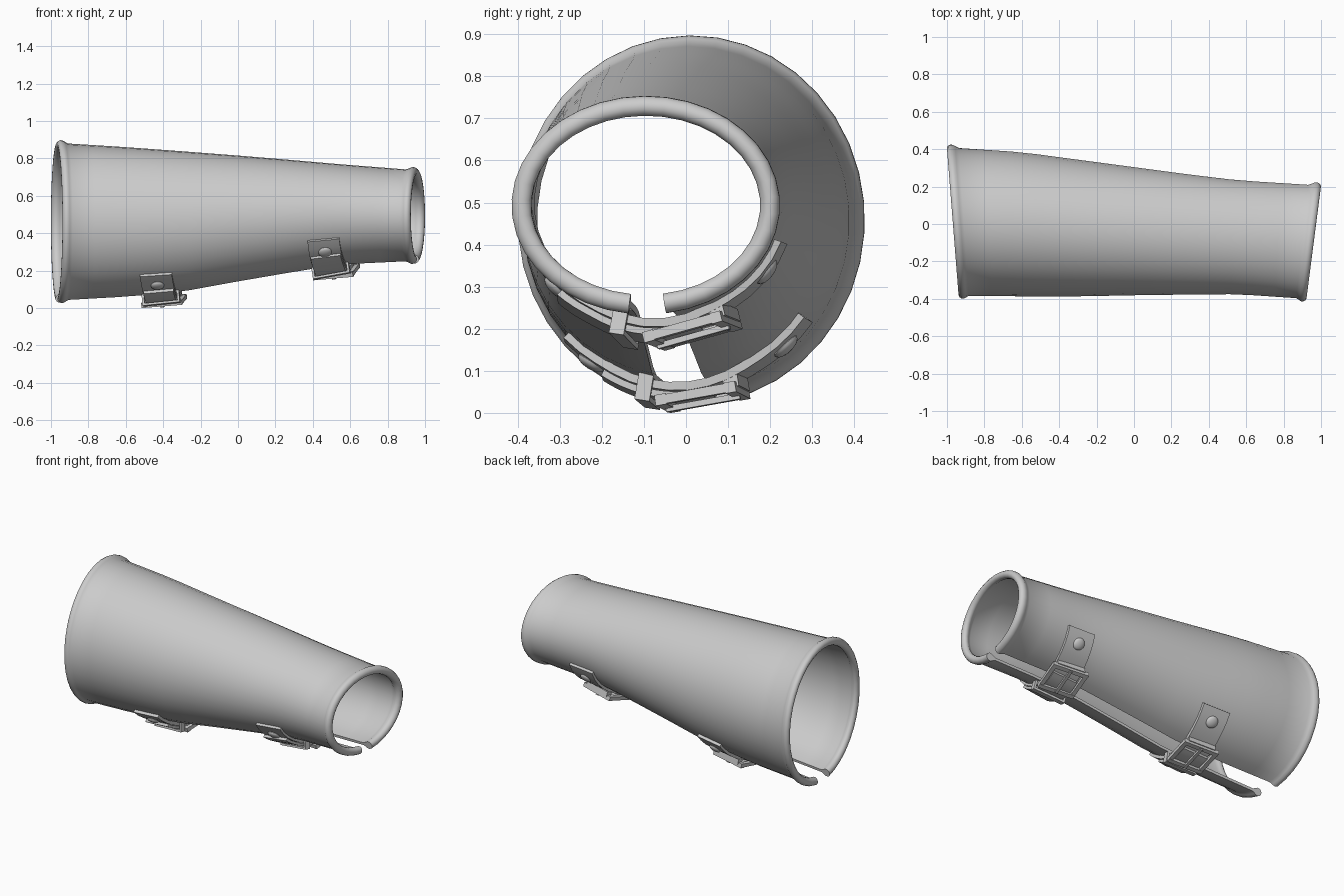
import bpy, bmesh, math
from mathutils import Vector, Matrix

if "Cube" in bpy.data.objects:
    bpy.data.objects.remove(bpy.data.objects["Cube"])

grey = bpy.data.materials.new("plain grey")
grey.diffuse_color = (0.6, 0.6, 0.6, 1)
grey.use_nodes = True
grey.node_tree.nodes["Principled BSDF"].inputs["Base Color"].default_value = grey.diffuse_color

# Sleeve cross-sections: x, top z, bottom z, front y, back y
SECT = [(-.95, .882, .036, -.385, .410), (-.6, .860, .055, -.388, .385),
        (-.3, .838, .083, -.388, .345), (0, .815, .138, -.382, .305),
        (.3, .790, .190, -.378, .265), (.55, .768, .230, -.376, .235),
        (.95, .737, .250, -.400, .207)]


def section(x):
    """Centre y, centre z, y radius, z radius of the sleeve at x."""
    i = max(k for k in range(len(SECT) - 1) if k == 0 or SECT[k][0] <= x)
    a, b = SECT[i], SECT[i + 1]
    t = (x - a[0]) / (b[0] - a[0])
    top, bot, y0, y1 = (a[j] + (b[j] - a[j]) * t for j in range(1, 5))
    return (y0 + y1) / 2, (top + bot) / 2, (y1 - y0) / 2, (top - bot) / 2


def surf(x, th, off=0.0):
    """Point on the sleeve; th = 0 is the bottom, positive toward the back."""
    cy, cz, ry, rz = section(x)
    return Vector((x, cy + (ry + off) * math.sin(th), cz - (rz + off) * math.cos(th)))


def finish(name, bm, angle=40):
    bmesh.ops.recalc_face_normals(bm, faces=bm.faces)
    me = bpy.data.meshes.new(name)
    bm.to_mesh(me)
    bm.free()
    ob = bpy.data.objects.new(name, me)
    me.materials.append(grey)
    bpy.context.collection.objects.link(ob)
    bpy.ops.object.select_all(action='DESELECT')
    ob.select_set(True)
    bpy.context.view_layer.objects.active = ob
    bpy.ops.object.shade_smooth_by_angle(angle=math.radians(angle))
    return ob


def bridge(bm, rings):
    """Skin closed rings of vertices and return them."""
    for a, b in zip(rings, rings[1:]):
        n = len(a)
        for i in range(n):
            bm.faces.new((a[i], a[(i + 1) % n], b[(i + 1) % n], b[i]))


# Sleeve with rolled rims, split along the bottom
half, mid, roll, N = .008, -.008, .024, 36
outer = [(-.945 - .025 * math.cos(a), roll * math.sin(a))
         for a in (math.radians(d) for d in (15, 45, 75, 105, 135))]
outer += [(-.91 + 1.81 * i / 14, half) for i in range(15)]
outer += [(.937 + .025 * math.cos(a), roll * math.sin(a))
          for a in (math.radians(d) for d in (135, 105, 75, 45, 15))]
loop = outer + [(x, -o) for x, o in reversed(outer)]
bm = bmesh.new()
rings = []
for j in range(N + 1):
    ring = []
    for x, o in loop:
        cy, cz, ry, rz = section(x)
        t = (x + .95) / 1.9
        gap_back, gap_front = .085 - .135 * t, -.05 - .085 * t
        t0 = math.asin((gap_back - cy) / ry)
        t1 = 2 * math.pi + math.asin((gap_front - cy) / ry)
        p = surf(x, t0 + (t1 - t0) * j / N, mid + o)
        # The end openings slant toward the front
        end = max(0, abs(x) - .6) / .35
        p.x += (.125 if x > 0 else -.075) * end * (p.y - cy)
        ring.append(bm.verts.new(p))
    rings.append(ring)
bridge(bm, rings)
n = len(loop)
for ring in (rings[0], rings[-1]):
    for i in range(n // 2 - 1):
        bm.faces.new((ring[i], ring[i + 1], ring[n - 2 - i], ring[n - 1 - i]))
finish("sleeve", bm)


def line_x(x0, slope, th):
    return x0 + slope * surf(x0, th).y


def strap(name, x0, slope, d0, d1, width, low, high, bulge=0.0, steps=14):
    """Band wrapped round the sleeve between two angles in degrees."""
    bm = bmesh.new()
    rings = []
    for i in range(steps + 1):
        th = math.radians(d0 + (d1 - d0) * i / steps)
        x = line_x(x0, slope, th)
        lift = bulge * max(0, math.cos(th * 3.2)) if abs(th) < .49 else 0
        rings.append([bm.verts.new(surf(x + s * width / 2, th, o + lift))
                      for s, o in ((-1, low), (1, low), (1, high), (-1, high))])
    bridge(bm, rings)
    bm.faces.new(rings[0])
    bm.faces.new(rings[-1])
    return finish(name, bm, 30)


def frame(x0, slope, deg, off):
    """Local axes: x along the sleeve, y round it, z outward."""
    th = math.radians(deg)
    x = line_x(x0, slope, th)
    p = surf(x, th, off)
    ty = (surf(line_x(x0, slope, th + .05), th + .05) - surf(x, th)).normalized()
    tx = surf(x + .05, th) - surf(x - .05, th)
    tx = (tx - ty * tx.dot(ty)).normalized()
    m = Matrix((tx, ty, tx.cross(ty))).transposed().to_4x4()
    if m.col[2].xyz.dot(surf(x, th, .1) - surf(x, th)) < 0:
        m = m @ Matrix.Diagonal((-1, 1, -1, 1))
    return Matrix.Translation(p) @ m


def boxes(name, mat, parts):
    """Several boxes (centre, size) as one part."""
    bm = bmesh.new()
    for c, s in parts:
        bmesh.ops.create_cube(bm, size=1, matrix=mat @ Matrix.Translation(c)
                              @ Matrix.Diagonal((*s, 1)))
    return finish(name, bm, 30)


def rivet(name, mat, r=.036):
    bm = bmesh.new()
    bmesh.ops.create_uvsphere(bm, u_segments=16, v_segments=8, radius=1,
                              matrix=mat @ Matrix.Diagonal((r, r, .016, 1)))
    finish(name, bm)


# Two fastenings: name, x, slope, strap ends, rivets, keeper, buckle, tongue end
for tag, x0, k, f_end, b_end, f_riv, b_riv, keep, buck, tip in (
        ("wrist", .525, .20, -63, 71, -48, 55, -13, 14, -44),
        ("elbow", -.40, .14, -45, 53, -33, 41, -10.5, 7.5, -27)):
    strap(tag + "_strap", x0, k, f_end, b_end, .17, -.004, .016, .012)
    strap(tag + "_strap_tongue", x0, k, tip, buck + 4, .16, .018, .034, .012)
    rivet(tag + "_front_rivet", frame(x0, k, f_riv, .016))
    rivet(tag + "_back_rivet", frame(x0, k, b_riv, .016))
    # Keeper loop round both layers
    boxes(tag + "_keeper", frame(x0, k, keep, .026),
          [((0, 0, .028), (.2, .036, .012)), ((0, 0, -.028), (.2, .036, .012)),
           ((.095, 0, 0), (.012, .036, .068)), ((-.095, 0, 0), (.012, .036, .068))])
    # Buckle: square frame, prong and hinge bar
    boxes(tag + "_buckle", frame(x0, k, buck, .040),
          [((0, .085, 0), (.22, .026, .026)), ((0, -.085, 0), (.22, .026, .026)),
           ((.098, 0, 0), (.024, .17, .022)), ((-.098, 0, 0), (.024, .17, .022)),
           ((0, 0, .014), (.018, .18, .014)), ((0, .085, -.018), (.17, .036, .03))])
